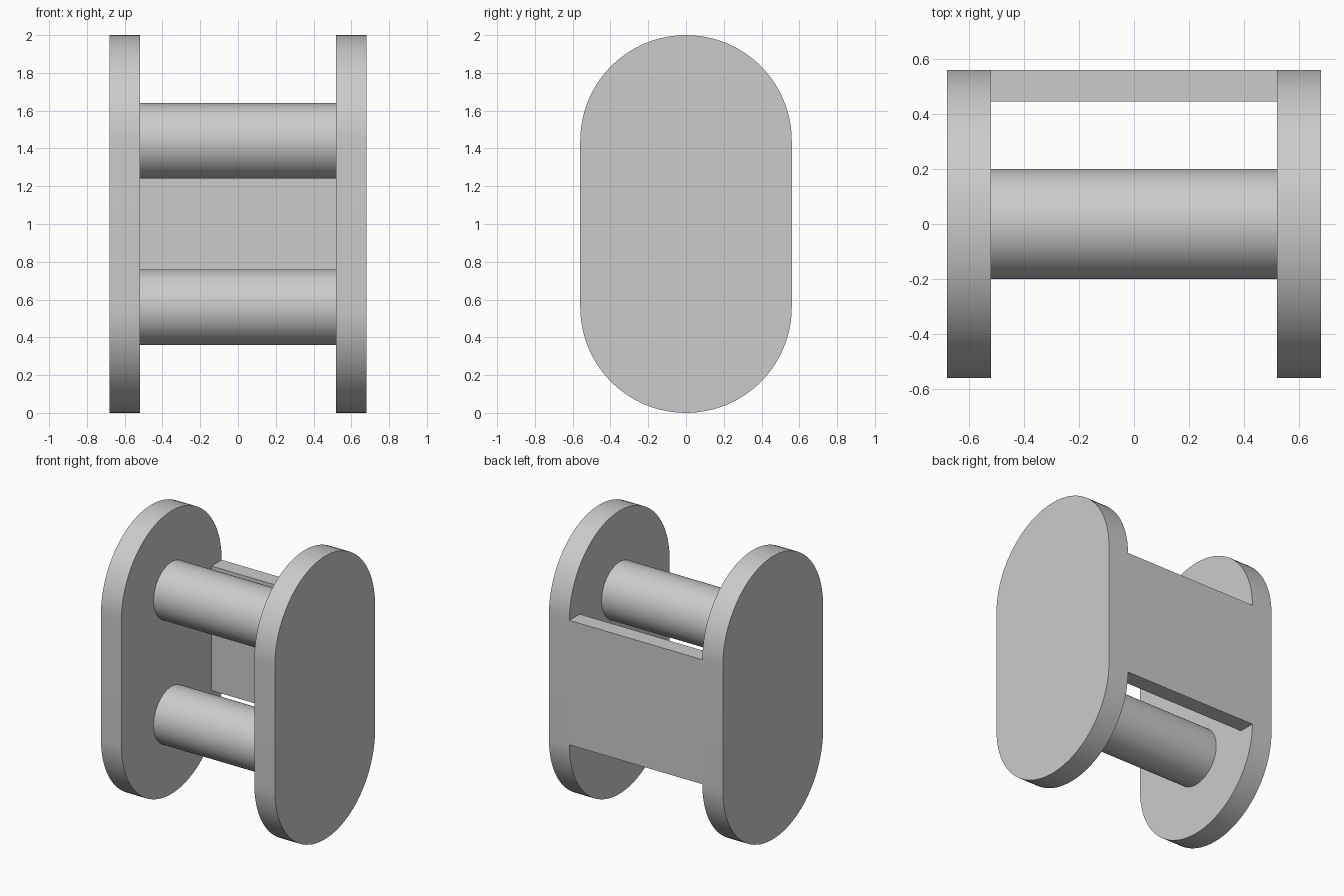
import bpy, bmesh, math

cube = bpy.data.objects.get("Cube")
if cube:
    bpy.data.objects.remove(cube, do_unlink=True)

# Overall dimensions
CAP = 0.56                    # radius of the rounded plate ends
LOW, HIGH = CAP, 2 - CAP      # heights of the two rods
INNER, OUTER = 0.52, 0.68     # inner and outer faces of the side plates

grey = bpy.data.materials.new("plain grey")
grey.use_nodes = True
color = (0.6, 0.6, 0.6, 1)
grey.diffuse_color = color
grey.node_tree.nodes["Principled BSDF"].inputs["Base Color"].default_value = color


def arc(radius, z, start, end, steps):
    """Points (y, z) along an arc."""
    angles = [start + (end - start) * i / steps for i in range(steps + 1)]
    return [(radius * math.cos(a), z + radius * math.sin(a)) for a in angles]


def extrude_profile(name, profile, x0, x1):
    """Solid made by sweeping a (y, z) outline from x0 to x1."""
    bm = bmesh.new()
    face = bm.faces.new([bm.verts.new((x0, y, z)) for y, z in profile])
    swept = bmesh.ops.extrude_face_region(bm, geom=[face], use_keep_orig=True)
    verts = [v for v in swept["geom"] if isinstance(v, bmesh.types.BMVert)]
    bmesh.ops.translate(bm, vec=(x1 - x0, 0, 0), verts=verts)
    bmesh.ops.recalc_face_normals(bm, faces=bm.faces)
    mesh = bpy.data.meshes.new(name)
    bm.to_mesh(mesh)
    bm.free()
    mesh.materials.append(grey)
    obj = bpy.data.objects.new(name, mesh)
    bpy.context.collection.objects.link(obj)
    bpy.ops.object.select_all(action="DESELECT")
    obj.select_set(True)
    bpy.context.view_layer.objects.active = obj
    bpy.ops.object.shade_smooth_by_angle(angle=math.radians(30))
    return obj


# Stadium-shaped side plates
stadium = arc(CAP, HIGH, 0, math.pi, 48) + arc(CAP, LOW, math.pi, 2 * math.pi, 48)
extrude_profile("left_side_plate", stadium, INNER, OUTER)
extrude_profile("right_side_plate", stadium, -OUTER, -INNER)

# Round rods between the plates
for name, z in (("lower_rod", LOW), ("upper_rod", HIGH)):
    extrude_profile(name, arc(0.2, z, 0, 2 * math.pi, 64)[:-1], -INNER, INNER)

# Flat panel joining the plates at the back
back, front = CAP, 0.445
extrude_profile("back_panel", [(front, LOW), (back, LOW), (back, HIGH), (front, HIGH)],
                -INNER, INNER)
